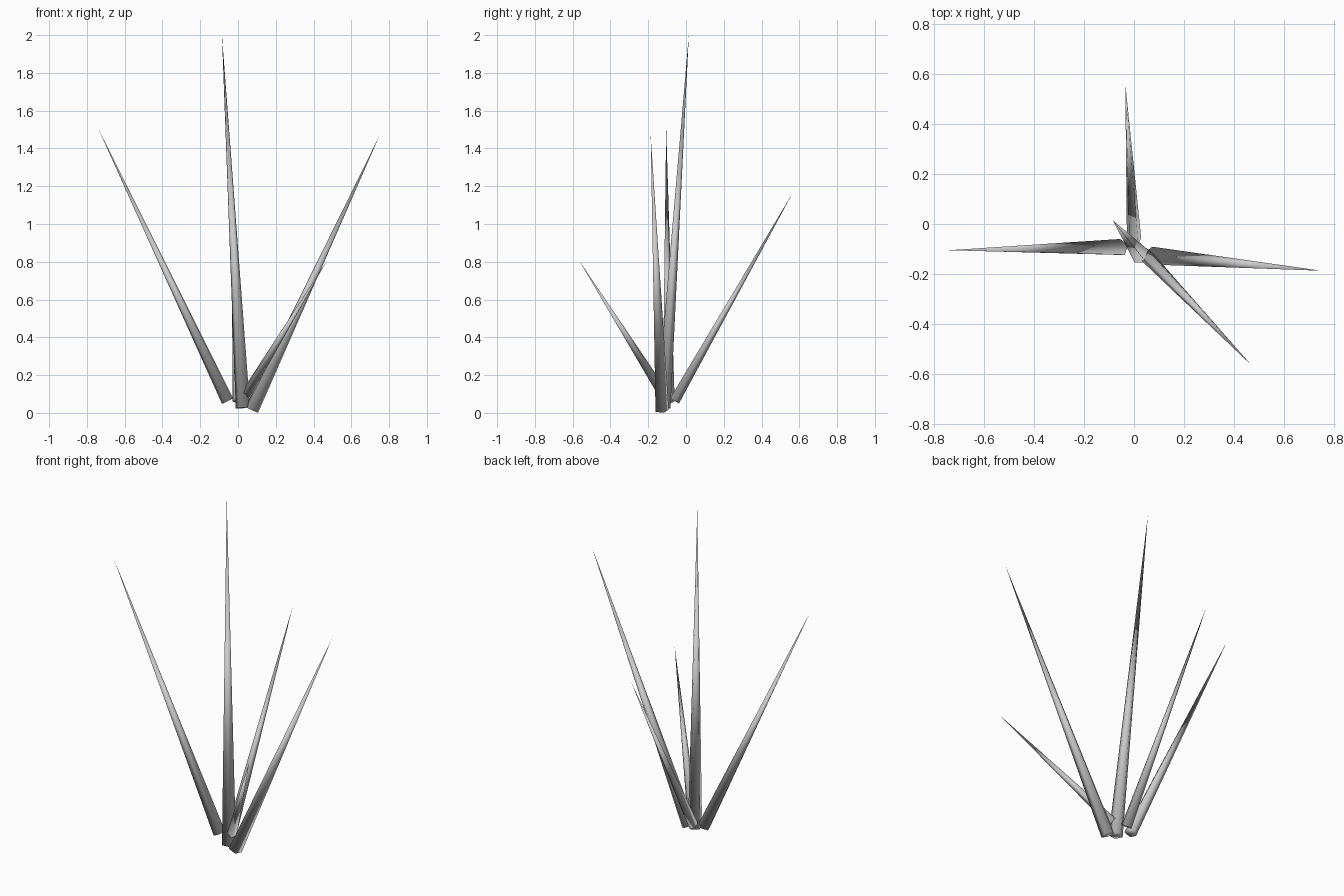
import bpy
from mathutils import Vector

if "Cube" in bpy.data.objects:
    bpy.data.objects.remove(bpy.data.objects["Cube"])


def blade(name, base, tip, radius, sides=5):
    """Slender pointed leaf from base centre to tip, fully smooth shaded."""
    base, tip = Vector(base), Vector(tip)
    axis = tip - base
    bpy.ops.mesh.primitive_cone_add(vertices=sides, radius1=radius, radius2=0,
                                    depth=axis.length, location=(base + tip) / 2)
    ob = bpy.context.object
    ob.name = name
    # Tilt straight from vertical towards the tip, without twist
    ob.rotation_euler = Vector((0, 0, 1)).rotation_difference(axis).to_euler()
    bpy.ops.object.shade_smooth()
    return ob


# Grass tuft: five blades fanning out from one root
blade("centre_blade", (0.026, -0.122, 0.027), (-0.085, 0.015, 2.0), 0.040)
blade("left_blade", (-0.055, -0.095, 0.062), (-0.742, -0.105, 1.51), 0.035)
blade("right_blade", (0.073, -0.13, 0.016), (0.75, -0.187, 1.47), 0.039)
blade("back_blade", (0.0, -0.063, 0.065), (-0.035, 0.565, 1.165), 0.030)
blade("front_blade", (0.045, -0.122, 0.10), (0.47, -0.565, 0.805), 0.029)
